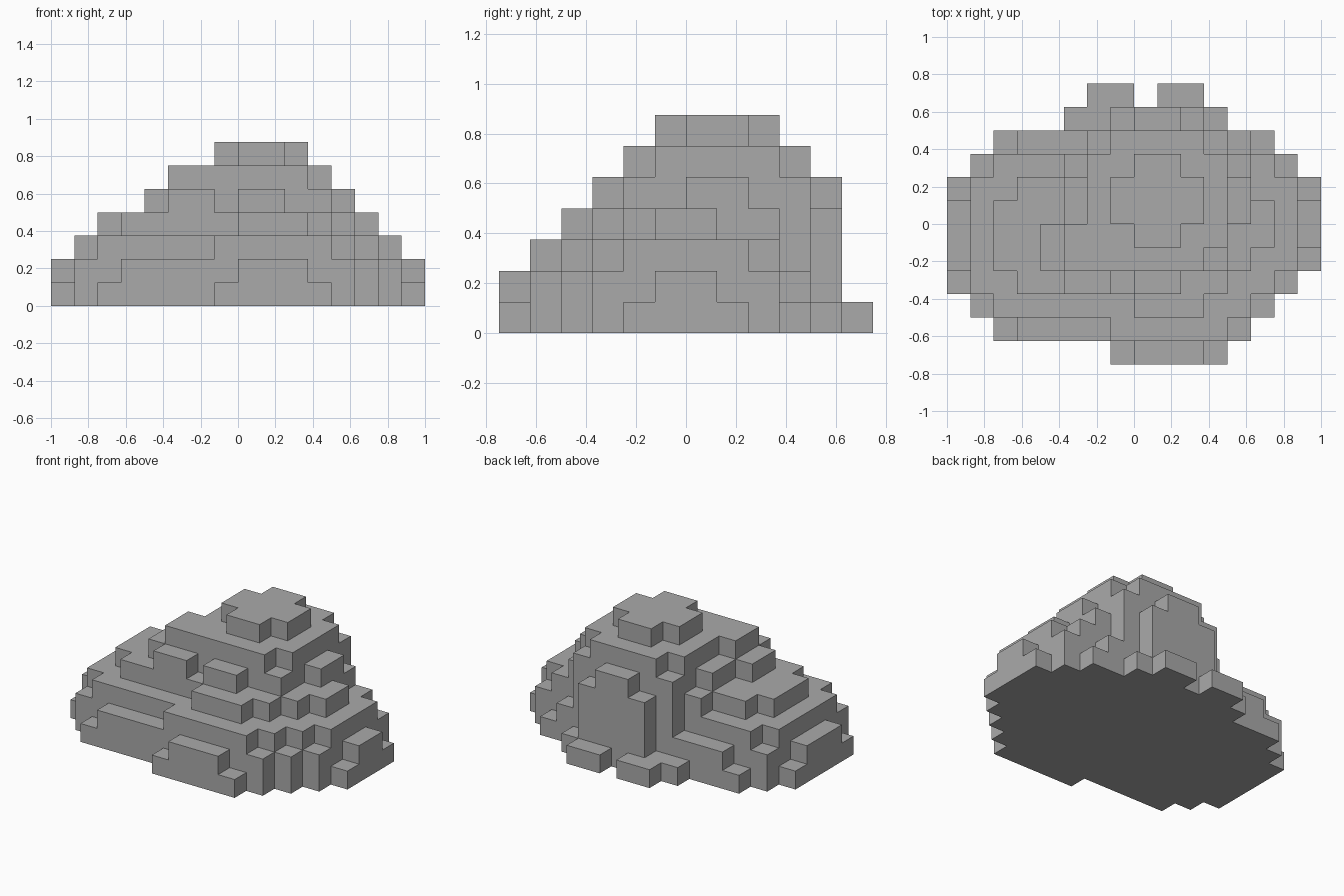
import bpy
import bmesh
from mathutils import Vector

cube = bpy.data.objects.get("Cube")
if cube:
    bpy.data.objects.remove(cube, do_unlink=True)

UNIT = 0.125  # edge of one block

# Each layer is a union of rectangles (x from, x to, y from, y to), in blocks
ground = [(-1, 4, -6, 0), (-6, 5, -5, 0), (-7, 6, -4, 0), (-8, 7, -3, 0), (-8, 8, -2, 2),
          (-7, 7, 0, 3), (-6, 6, 0, 4), (-3, 4, 0, 5), (-2, 0, 0, 6), (1, 3, 0, 6)]
foot = [(0, 3, -6, 0), (-5, 5, -5, 4), (-7, 6, -4, 0), (-7, 7, -3, 3),
        (-8, 7, -2, 1), (-8, 8, -1, 1), (-1, 3, 0, 5)]
lower_ledge = [(-1, 4, -5, 0), (-6, 5, -4, 0), (-7, 6, -3, 0), (-7, 7, -2, 2),
               (-6, 6, 0, 3), (-2, 4, 0, 4), (-1, 3, 0, 5)]
middle_ledge = [(0, 3, -4, 0), (-5, 4, -3, 0), (-6, 5, -2, 1), (-6, 6, -1, 1),
                (-5, 5, 0, 2), (-3, 5, 0, 3), (-2, 4, 0, 4), (-1, 3, 0, 5)]
upper_ledge = [(0, 2, -3, 5), (-3, -1, -3, 0), (-4, 4, -2, 0), (-3, 5, 0, 2), (-2, 4, 0, 4)]
shoulder = [(-3, 3, -2, 0), (-2, 4, -1, 3), (-1, 3, 0, 4)]
peak = [(-1, 3, 0, 2), (0, 2, -1, 3)]
layers = [ground, foot, lower_ledge, middle_ledge, upper_ledge, shoulder, peak]

# Blocks filled by the layers
blocks = {(x, y, z)
          for z, layer in enumerate(layers)
          for x0, x1, y0, y1 in layer
          for x in range(x0, x1)
          for y in range(y0, y1)}

# Outer skin: one face wherever a block has no neighbour
bm = bmesh.new()
corners = {}


def corner(point):
    key = tuple(round(c) for c in point)
    if key not in corners:
        corners[key] = bm.verts.new(Vector(key) * UNIT)
    return corners[key]


for block in sorted(blocks):
    for axis in range(3):
        for side in (0, 1):
            step = [0, 0, 0]
            step[axis] = 2 * side - 1
            if tuple(b + s for b, s in zip(block, step)) in blocks:
                continue
            u, v = Vector(), Vector()
            u[(axis + 1) % 3] = 1
            v[(axis + 2) % 3] = 1
            base = Vector(block)
            base[axis] += side
            loop = [base, base + u, base + u + v, base + v]
            if not side:
                loop.reverse()
            bm.faces.new([corner(p) for p in loop])

mesh = bpy.data.meshes.new("rock_mound")
bm.to_mesh(mesh)
bm.free()
rock = bpy.data.objects.new("rock_mound", mesh)
bpy.context.collection.objects.link(rock)

# Plain stone colour
stone = bpy.data.materials.new("stone_grey")
stone.use_nodes = True
colour = (0.4, 0.4, 0.4, 1)
stone.diffuse_color = colour
stone.node_tree.nodes["Principled BSDF"].inputs["Base Color"].default_value = colour
mesh.materials.append(stone)
